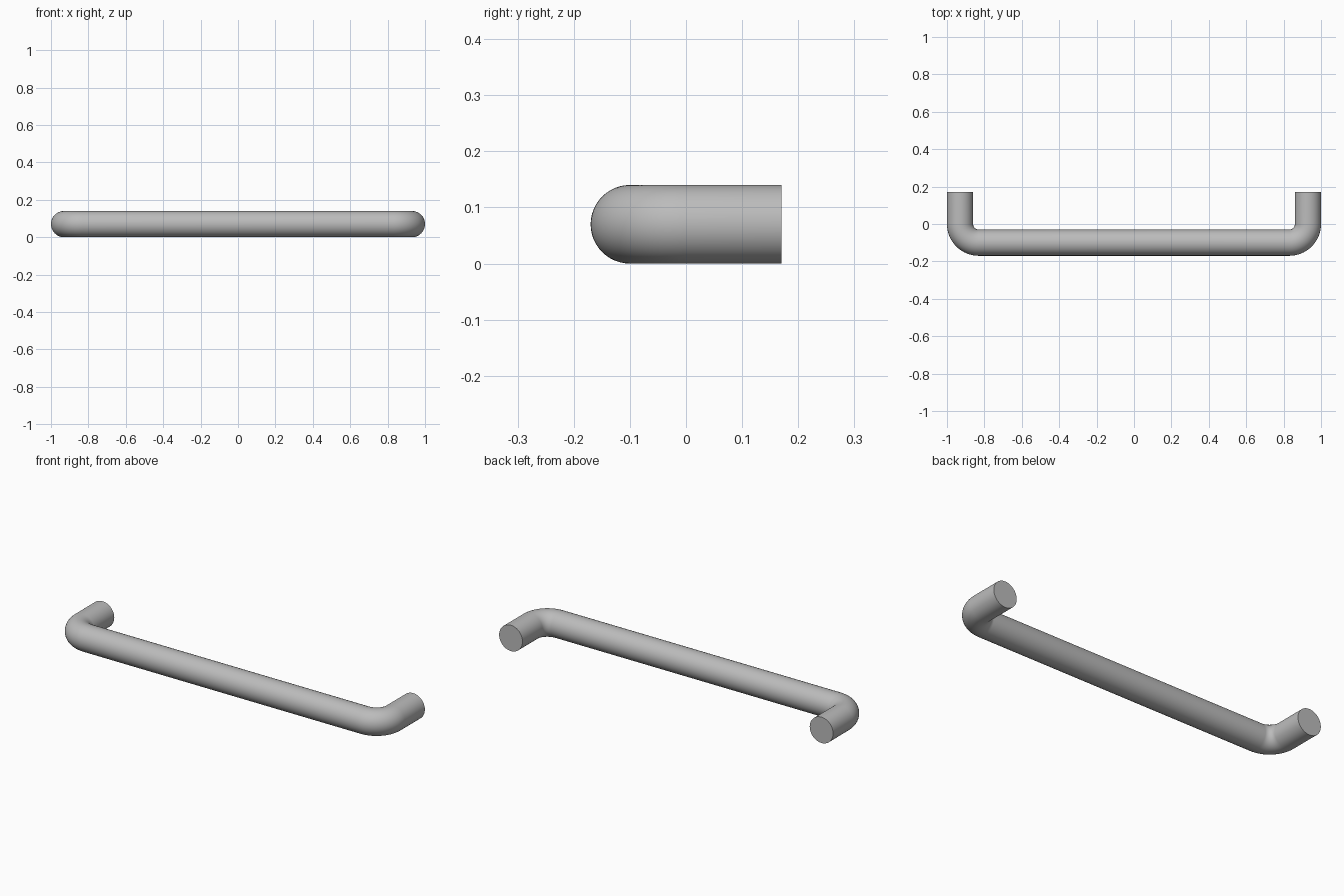
import bpy, bmesh
from math import sin, cos, pi, radians

cube = bpy.data.objects.get("Cube")
if cube:
    bpy.data.objects.remove(cube, do_unlink=True)

RADIUS = 0.07      # rod radius
BEND = 0.10        # centreline radius of each bend
CORNER_X = 0.83    # bend centres sit at y = 0
BACK_Y = 0.17
SIDES = 48
BEND_STEPS = 16

# Satin grey metal
metal = bpy.data.materials.new("grey_metal")
metal.use_nodes = True
grey = (0.5, 0.5, 0.5, 1)
metal.diffuse_color = grey
metal.node_tree.nodes["Principled BSDF"].inputs["Base Color"].default_value = grey

# Rod stations as (x, y, angle of the outward ring axis), right post to left post
right = [(-CORNER_X - BEND, BACK_Y, pi)]
for i in range(BEND_STEPS + 1):
    a = pi + pi / 2 * i / BEND_STEPS
    right.append((-CORNER_X + BEND * cos(a), BEND * sin(a), a))
left = [(-x, y, 3 * pi - a) for x, y, a in reversed(right)]

# Sweep a circle through the stations
bm = bmesh.new()
rings = []
for x, y, a in right + left:
    ring = []
    for k in range(SIDES):
        t = 2 * pi * k / SIDES
        out = RADIUS * cos(t)
        ring.append(bm.verts.new((x + out * cos(a), y + out * sin(a),
                                  RADIUS + RADIUS * sin(t))))
    rings.append(ring)
for r, s in zip(rings, rings[1:]):
    for k in range(SIDES):
        n = (k + 1) % SIDES
        bm.faces.new((r[k], r[n], s[n], s[k]))

# Flat mounting ends
bm.faces.new(rings[0])
bm.faces.new(rings[-1])
bmesh.ops.recalc_face_normals(bm, faces=bm.faces)

mesh = bpy.data.meshes.new("pull_handle")
bm.to_mesh(mesh)
bm.free()
mesh.materials.append(metal)
handle = bpy.data.objects.new("pull_handle", mesh)
bpy.context.collection.objects.link(handle)

bpy.ops.object.select_all(action='DESELECT')
handle.select_set(True)
bpy.context.view_layer.objects.active = handle
bpy.ops.object.shade_smooth_by_angle(angle=radians(30))
